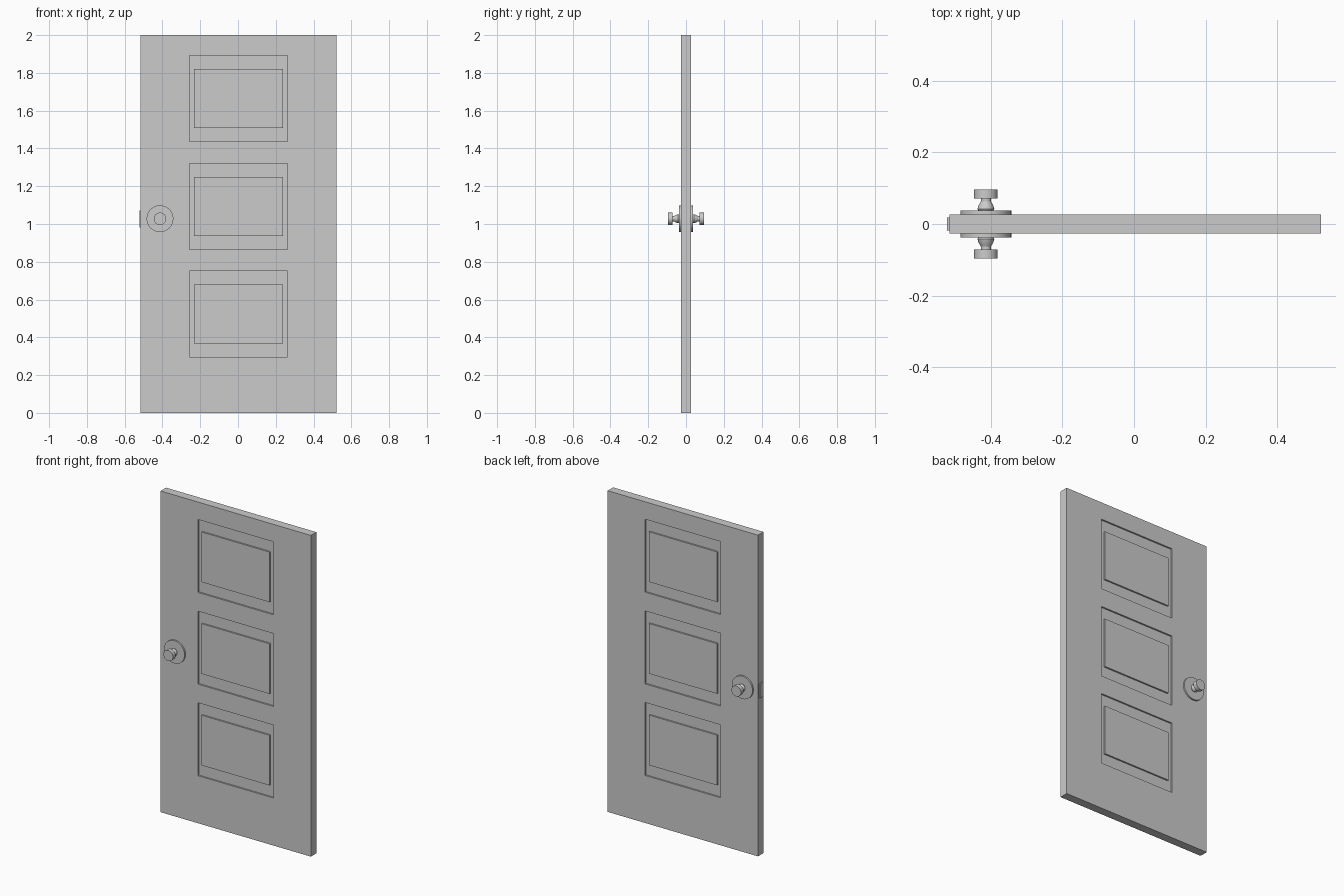
import bpy, bmesh, math
from mathutils import Matrix, Vector

if "Cube" in bpy.data.objects:
    bpy.data.objects.remove(bpy.data.objects["Cube"])

HALF_T = 0.027          # half door thickness
DEPTH = 0.01            # groove depth
KNOB_X, KNOB_Z = -0.413, 1.028
PANEL_Z = (0.523, 1.093, 1.664)


def boxes(name, items):
    """One object made of boxes given as (centre, size)."""
    bm = bmesh.new()
    for centre, size in items:
        m = Matrix.Translation(centre) @ Matrix.Diagonal((*size, 1))
        bmesh.ops.create_cube(bm, size=1, matrix=m)
    me = bpy.data.meshes.new(name)
    bm.to_mesh(me)
    bm.free()
    ob = bpy.data.objects.new(name, me)
    bpy.context.collection.objects.link(ob)
    return ob


def lathe(name, profile, side, steps=32):
    """Spin (radius, distance) points about the knob axis, on the side -1 / +1."""
    bm = bmesh.new()
    vs = [bm.verts.new((r, side * d, 0)) for r, d in profile]
    es = [bm.edges.new(p) for p in zip(vs, vs[1:])]
    bmesh.ops.spin(bm, geom=vs + es, cent=(0, 0, 0), axis=(0, 1, 0),
                   angle=math.tau, steps=steps)
    bmesh.ops.remove_doubles(bm, verts=bm.verts, dist=1e-5)
    bmesh.ops.recalc_face_normals(bm, faces=bm.faces)
    me = bpy.data.meshes.new(name)
    bm.to_mesh(me)
    bm.free()
    ob = bpy.data.objects.new(name, me)
    ob.location = (KNOB_X, 0, KNOB_Z)
    bpy.context.collection.objects.link(ob)
    bpy.ops.object.select_all(action='DESELECT')
    ob.select_set(True)
    bpy.context.view_layer.objects.active = ob
    bpy.ops.object.shade_smooth_by_angle(angle=math.radians(30))
    return ob


# Door slab with three recesses on each face
slab = boxes("door_slab", [((0.003, 0, 1), (1.036, 2 * HALF_T, 2))])
cutter = boxes("recess_cutter", [((0.002, s * (HALF_T + 0.02), z), (0.52, 2 * (0.02 + DEPTH), 0.454))
                                 for s in (-1, 1) for z in PANEL_Z])
cutter.hide_render = True
mod = slab.modifiers.new("recesses", 'BOOLEAN')
mod.operation = 'DIFFERENCE'
mod.solver = 'EXACT'
mod.object = cutter
bpy.context.view_layer.objects.active = slab
bpy.ops.object.modifier_apply(modifier=mod.name)
bpy.data.objects.remove(cutter)

# Raised centre panels, flush with the door faces
for i, z in enumerate(PANEL_Z):
    boxes(f"raised_panel_{i + 1}", [((0.002, 0, z), (0.47, 2 * HALF_T, 0.312))])

# Latch plate on the door edge
boxes("latch_plate", [((-0.515, 0, 1.027), (0.014, 0.036, 0.09))])

# Rose and knob on both faces
ROSE = [(0, 0.02), (0.071, 0.02), (0.071, 0.037), (0, 0.037)]
KNOB = [(0, 0.034), (0.02, 0.036), (0.0235, 0.042), (0.021, 0.051), (0.014, 0.063),
        (0.014, 0.071), (0.033, 0.071), (0.033, 0.0965), (0, 0.0965)]
for label, side in (("front", -1), ("back", 1)):
    lathe(f"{label}_rose", ROSE, side)
    lathe(f"{label}_knob", KNOB, side)
